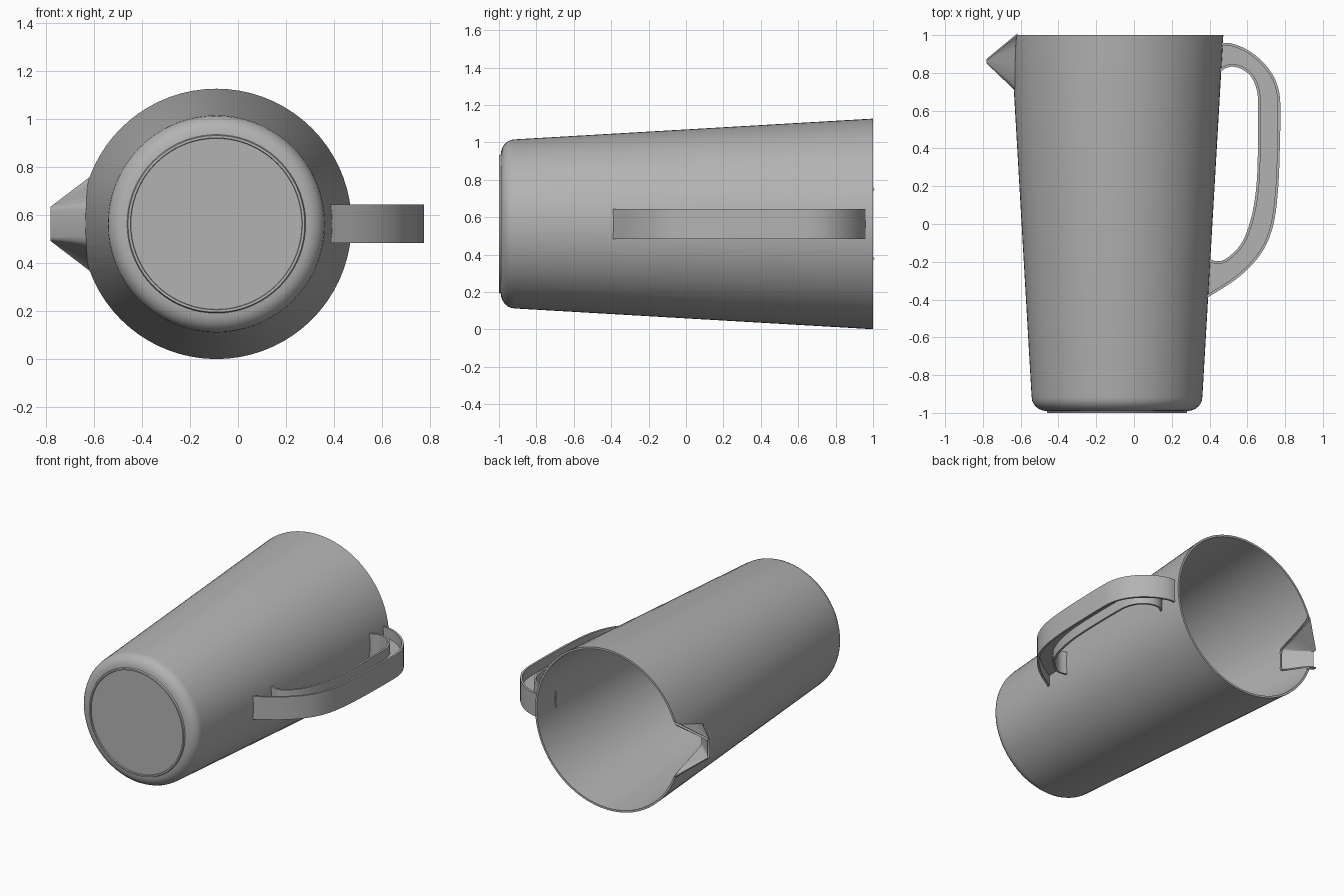
import bpy, bmesh, math
from mathutils import Vector, Matrix

if "Cube" in bpy.data.objects:
    bpy.data.objects.remove(bpy.data.objects["Cube"])

AXIS = Vector((-0.09, 0, 0.564))      # centre line of the jug, running along y
WALL = 0.014

grey = bpy.data.materials.new("plain grey")
grey.use_nodes = True
grey.diffuse_color = (0.45, 0.45, 0.45, 1)
grey.node_tree.nodes["Principled BSDF"].inputs["Base Color"].default_value = (0.45, 0.45, 0.45, 1)


def add_object(name, bm):
    mesh = bpy.data.meshes.new(name)
    bm.to_mesh(mesh)
    bm.free()
    mesh.materials.append(grey)
    obj = bpy.data.objects.new(name, mesh)
    bpy.context.collection.objects.link(obj)
    return obj


def select(obj):
    bpy.ops.object.select_all(action='DESELECT')
    obj.select_set(True)
    bpy.context.view_layer.objects.active = obj


def smooth(obj, angle=35):
    select(obj)
    bpy.ops.object.shade_smooth_by_angle(angle=math.radians(angle))


def sheet(name, row_a, row_b, thickness, offset):
    """Strip of quads between two rows of points, thickened."""
    bm = bmesh.new()
    a = [bm.verts.new(p) for p in row_a]
    b = [bm.verts.new(p) for p in row_b]
    for i in range(len(a) - 1):
        bm.faces.new((a[i], a[i + 1], b[i + 1], b[i]))
    obj = add_object(name, bm)
    mod = obj.modifiers.new("thickness", 'SOLIDIFY')
    mod.thickness, mod.offset = thickness, offset
    select(obj)
    bpy.ops.object.modifier_apply(modifier=mod.name)
    smooth(obj)
    return obj


def spline(points, steps=4):
    """Smooth curve through 2D points (Catmull-Rom)."""
    p = [Vector(q) for q in points]
    p = [2 * p[0] - p[1]] + p + [2 * p[-1] - p[-2]]
    out = []
    for i in range(1, len(p) - 2):
        for s in range(steps):
            t = s / steps
            out.append(p[i] + 0.5 * t * (p[i + 1] - p[i - 1]
                       + t * (2 * p[i - 1] - 5 * p[i] + 4 * p[i + 1] - p[i + 2]
                       + t * (3 * (p[i] - p[i + 1]) + p[i + 2] - p[i - 1]))))
    return out + [p[-2]]


def radius(y):
    return 0.452 + 0.111 * (y + 0.925) / 1.925


# Jug body: closed profile (radius, y) turned round the centre line
fillet = [(0.372 + 0.08 * math.cos(a), -0.915 - 0.075 * math.sin(a))
          for a in (math.radians(d) for d in range(0, 91, 15))]
profile = [(0, -0.992), (0.356, -0.992), (0.358, -1), (0.368, -1), (0.372, -0.99)]
profile += fillet[-2::-1] + [(radius(1), 1), (radius(1) - WALL, 1)]
profile += [(r - WALL, y + WALL) for r, y in fillet] + [(0, -0.976)]
bm = bmesh.new()
ring = [bm.verts.new(AXIS + Vector((r, y, 0))) for r, y in profile]
edges = [bm.edges.new(pair) for pair in zip(ring, ring[1:])]
bmesh.ops.spin(bm, geom=ring + edges, cent=AXIS, axis=(0, 1, 0),
               angle=2 * math.pi, steps=72, use_duplicate=False)
bmesh.ops.remove_doubles(bm, verts=bm.verts, dist=0.0005)
bmesh.ops.recalc_face_normals(bm, faces=bm.faces)
body = add_object("jug_body", bm)

# Spout outline on the body and at the lip: (sideways, y)
half_root = [(0.195, 1), (0.172, 0.975), (0.155, 0.93), (0.12, 0.83), (0.088, 0.735),
             (0.075, 0.715), (0.055, 0.71)]
half_tip = [(0.072, 0.866), (0.072, 0.864), (0.072, 0.862), (0.071, 0.86), (0.069, 0.857),
            (0.064, 0.853), (0.055, 0.85)]
mirror = lambda half: half + [(-w, y) for w, y in reversed(half)]
root, tip = mirror(half_root), mirror(half_tip)

# Opening cut through the wall for the spout
bm = bmesh.new()
outline = [(root[0][0], 1.1)] + root + [(root[-1][0], 1.1)]
face = bm.faces.new([bm.verts.new((-0.85, y, AXIS.z + w)) for w, y in outline])
new = bmesh.ops.extrude_face_region(bm, geom=[face])["geom"]
bmesh.ops.translate(bm, vec=(0.4, 0, 0), verts=[v for v in new if isinstance(v, bmesh.types.BMVert)])
bmesh.ops.recalc_face_normals(bm, faces=bm.faces)
cutter = add_object("spout_cutter", bm)
cutter.hide_render = True
cut = body.modifiers.new("spout opening", 'BOOLEAN')
cut.operation, cut.solver, cut.object = 'DIFFERENCE', 'EXACT', cutter
select(body)
bpy.ops.object.modifier_apply(modifier=cut.name)
bpy.data.objects.remove(cutter)
smooth(body)

# Spout channel from the wall out to the lip
on_wall = [(AXIS.x - math.sqrt(radius(y) ** 2 - w * w), y, AXIS.z + w) for w, y in root]
at_lip = [(-0.78, y, AXIS.z + w) for w, y in tip]
sheet("spout", on_wall, at_lip, WALL, 1)

# Handle: outer and inner bands joined by a thin middle web
outer = spline([(0.462, 0.96), (0.52, 0.955), (0.60, 0.922), (0.68, 0.86), (0.74, 0.78),
                (0.77, 0.69), (0.775, 0.58), (0.772, 0.4), (0.764, 0.2), (0.743, 0.02),
                (0.70, -0.11), (0.63, -0.21), (0.53, -0.30), (0.388, -0.39)])
inner = spline([(0.452, 0.80), (0.48, 0.822), (0.52, 0.833), (0.57, 0.82), (0.62, 0.78),
                (0.65, 0.71), (0.657, 0.62), (0.656, 0.4), (0.648, 0.2), (0.62, 0.03),
                (0.57, -0.10), (0.50, -0.175), (0.45, -0.197), (0.398, -0.187)])
at_height = lambda path, dz: [(p.x, p.y, AXIS.z + dz) for p in path]
for name, path, side in (("handle_outer_band", outer, 1), ("handle_inner_band", inner, -1)):
    sheet(name, at_height(path, -0.08), at_height(path, 0.08), 0.014, side)
sheet("handle_web", at_height(outer, 0), at_height(inner, 0), 0.02, 0)
